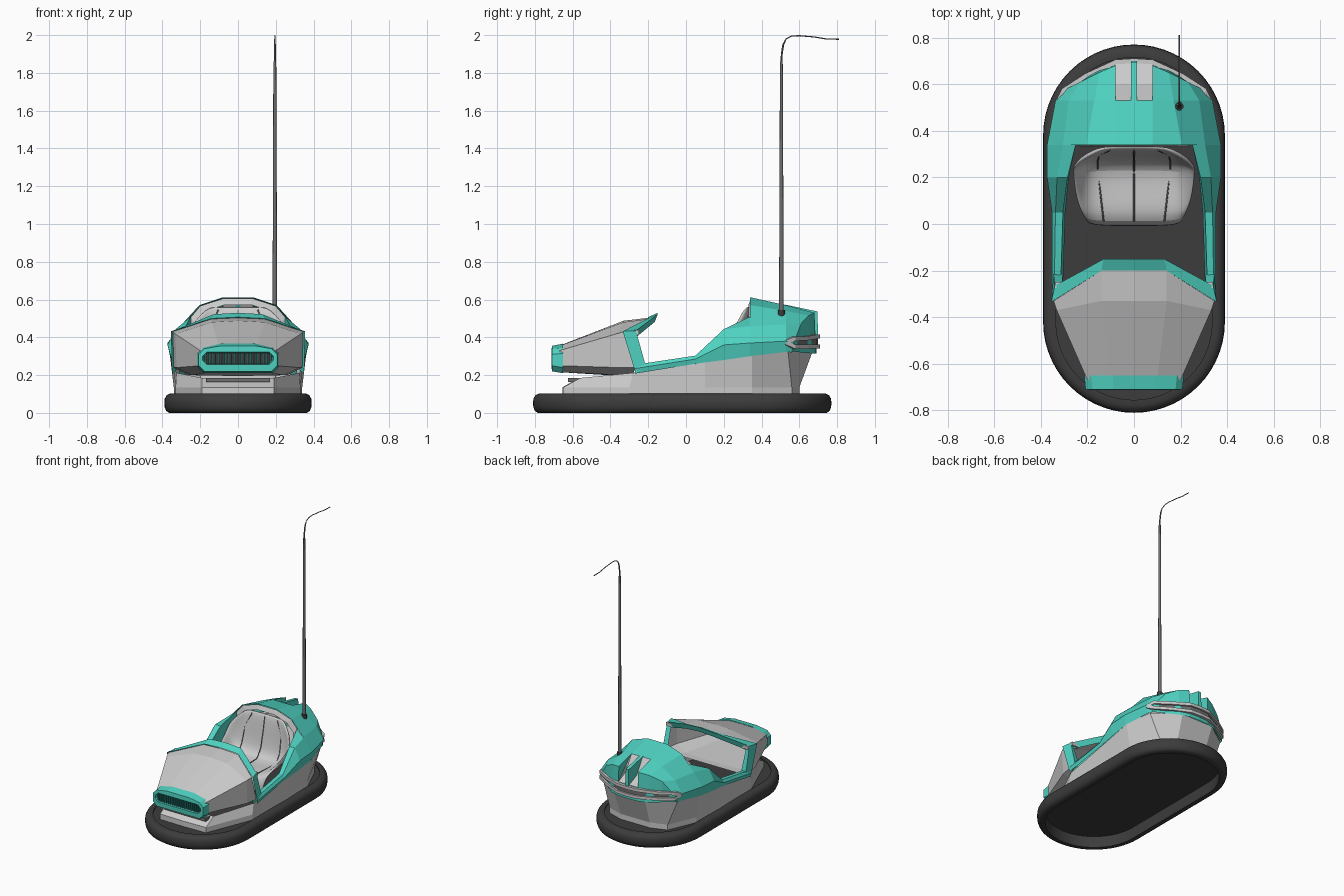
import bpy, bmesh, math

if "Cube" in bpy.data.objects:
    bpy.data.objects.remove(bpy.data.objects["Cube"])


def material(name, col):
    m = bpy.data.materials.new(name)
    m.diffuse_color = (*col, 1)
    m.use_nodes = True
    m.node_tree.nodes["Principled BSDF"].inputs["Base Color"].default_value = m.diffuse_color
    return m


TEAL = material("teal", (0.08, 0.66, 0.55))
DARK = material("dark", (0.045, 0.045, 0.045))
SLAT = material("dark_teal", (0.03, 0.3, 0.26))
POLE = material("pole_grey", (0.16, 0.16, 0.16))


def finish(ob, mat, smooth=None):
    if mat:
        ob.data.materials.append(mat)
    if smooth:
        bpy.ops.object.select_all(action='DESELECT')
        ob.select_set(True)
        bpy.context.view_layer.objects.active = ob
        bpy.ops.object.shade_smooth_by_angle(angle=math.radians(smooth))
    return ob


def loft(name, rows, mat=None, mirror=True, close_u=False, close_v=False,
         skip=(), caps=False, smooth=None):
    """Skin rows of points; mirror the half across x = 0."""
    bm = bmesh.new()
    grid = [[bm.verts.new(p) for p in r] for r in rows]
    nu, nv = len(rows), len(rows[0])
    for i in range(nu if close_u else nu - 1):
        for j in range(nv if close_v else nv - 1):
            if (i, j) not in skip:
                a, b = grid[i], grid[(i + 1) % nu]
                k = (j + 1) % nv
                bm.faces.new((a[j], a[k], b[k], b[j]))
    if caps:
        bm.faces.new(grid[0])
        bm.faces.new(grid[-1])
    bmesh.ops.delete(bm, geom=[v for v in bm.verts if not v.link_faces], context='VERTS')
    if mirror:
        bmesh.ops.mirror(bm, geom=bm.verts[:] + bm.edges[:] + bm.faces[:],
                         axis='X', merge_dist=0.0005)
    bmesh.ops.remove_doubles(bm, verts=bm.verts[:], dist=0.0003)
    bmesh.ops.recalc_face_normals(bm, faces=bm.faces[:])
    me = bpy.data.meshes.new(name)
    bm.to_mesh(me)
    bm.free()
    ob = bpy.data.objects.new(name, me)
    bpy.context.collection.objects.link(ob)
    return finish(ob, mat, smooth)


def box(name, c, s, mat=None):
    x, y, z = (d / 2 for d in s)
    rows = [[(c[0] + a * x, c[1] + b * y, c[2] + k * z)
             for a, b in ((-1, -1), (1, -1), (1, 1), (-1, 1))] for k in (-1, 1)]
    return loft(name, rows, mat, mirror=False, close_v=True, caps=True)


def tube(name, pts, radii, mat, res=4):
    cu = bpy.data.curves.new(name, 'CURVE')
    cu.dimensions = '3D'
    cu.bevel_depth = 1
    cu.bevel_resolution = res
    cu.use_fill_caps = True
    sp = cu.splines.new('POLY')
    sp.points.add(len(pts) - 1)
    for q, p, r in zip(sp.points, pts, radii):
        q.co = (*p, 1)
        q.radius = r
    ob = bpy.data.objects.new(name, cu)
    bpy.context.collection.objects.link(ob)
    bpy.ops.object.select_all(action='DESELECT')
    ob.select_set(True)
    bpy.context.view_layer.objects.active = ob
    bpy.ops.object.convert(target='MESH')
    return finish(bpy.context.object, mat, 40)


def at_y(y, pts):
    return [(x, y, z) for x, z in pts]


# Rubber bumper ring and floor pan
def stadium(r, z, n=28):
    return [(r * math.cos(math.pi * i / n + s), c + r * math.sin(math.pi * i / n + s), z)
            for s, c in ((0, 0.38), (math.pi, -0.42)) for i in range(n + 1)]


ring = [(.335, .0), (.365, 0), (.38, .01), (.388, .03), (.39, .05), (.388, .075),
        (.378, .093), (.36, .102), (.335, .102)]
loft("rubber_bumper", [stadium(r, z) for r, z in ring], DARK, mirror=False,
     close_u=True, close_v=True, smooth=40)
loft("floor_pan", [stadium(.34, .085), stadium(.34, .095)], DARK, mirror=False,
     close_v=True, caps=True)

# Lower body skirt
base = [(0, -.655), (.19, -.65), (.33, -.3), (.34, .1), (.33, .35), (.24, .56), (.12, .6), (0, .6)]
top = [(0, -.57, .185), (.19, -.56, .185), (.325, -.28, .212), (.345, .1, .267),
       (.36, .35, .302), (.312, .54, .325), (.13, .67, .325), (0, .67, .325)]
loft("lower_body", [[(x, y, .095) for x, y in base], [(x, y, .135) for x, y in base], top])
box("front_slot", (0, -.6, .175), (.34, .05, .022), POLE)

# Hood
loft("hood", [
    [(0, -.66, .215), (.15, -.66, .215), (.2, -.67, .25), (.2, -.67, .33), (.1, -.66, .358), (0, -.66, .36)],
    [(0, -.34, .195), (.24, -.34, .2), (.325, -.36, .24), (.332, -.37, .418), (.14, -.33, .48), (0, -.33, .488)],
    [(0, -.28, .2), (.26, -.28, .2), (.34, -.27, .24), (.345, -.33, .43), (.14, -.2, .497), (0, -.2, .503)]])

# Nose trim with recessed grille
def octagon(w, lo, hi, c, y, peak=0):
    return at_y(y, [(0, lo), (w - c, lo), (w, lo + c), (w, hi - c), (w - c, hi), (.09, hi + peak), (0, hi + peak)])


loft("nose_trim", [octagon(.214, .21, .345, .03, -.65, .022), octagon(.208, .22, .34, .03, -.71, .015),
                   octagon(.187, .255, .322, .022, -.712), octagon(.18, .26, .317, .02, -.68)], TEAL)
box("grille_back", (0, -.678, .288), (.37, .006, .066), DARK)
for i in range(21):
    box("grille_slat", (-.17 + i * .017, -.692, .288), (.007, .024, .06), SLAT)

# Windscreen frame around the hood's rear edge
loft("windscreen_frame", [
    [(0, -.2, .507), (.14, -.2, .5), (.355, -.335, .432), (.35, -.265, .205)],
    [(0, -.15, .53), (.13, -.15, .522), (.34, -.265, .435), (.345, -.215, .255)],
    [(0, -.165, .49), (.12, -.165, .482), (.31, -.265, .4), (.305, -.215, .25)]],
    TEAL, close_u=True)
for s in (-1, 1):
    box("frame_corner_pad", (s * .31, -.262, .425), (.06, .025, .025))

# Side rails rising to the rear
loft("side_rails", [
    at_y(-.27, [(.345, .208), (.352, .235), (.342, .255), (.315, .255), (.305, .15)]),
    at_y(.05, [(.345, .26), (.352, .285), (.337, .303), (.305, .303), (.295, .18)]),
    at_y(.2, [(.355, .28), (.373, .36), (.33, .443), (.285, .443), (.28, .2)]),
    at_y(.34, [(.36, .30), (.373, .37), (.305, .46), (.25, .51), (.25, .25)])], TEAL)

# Rear deck, with an open notch at the tail
loft("rear_deck", [
    at_y(.34, [(.36, .30), (.373, .37), (.305, .46), (.205, .57), (.08, .612), (0, .612)]),
    at_y(.53, [(.32, .323), (.337, .38), (.28, .468), (.17, .54), (.08, .57), (0, .57)]),
    [(.31, .56, .32), (.31, .57, .37), (.23, .61, .475), (.15, .65, .515), (.08, .68, .53), (0, .69, .53)],
    [(.31, .56, .32), (.31, .56, .325), (.23, .61, .32), (.15, .665, .315), (.08, .685, .315), (0, .69, .315)]],
    TEAL, skip={(1, 4), (2, 4)})
loft("notch_sides", [[(.08, .53, .57), (.08, .68, .53)], [(.08, .531, .568), (.08, .685, .42)]], TEAL)
loft("notch_glass", [[(0, .53, .57), (.08, .53, .57)], [(0, .6, .46), (.08, .6, .46)],
                     [(0, .69, .42), (.08, .685, .42)]])
loft("tail_panel", [[(0, .69, .42), (.08, .685, .42)], [(0, .69, .315), (.08, .685, .315)]], TEAL)
loft("tail_fin", [[(s, .52, .574), (s, .695, .537), (s, .7, .41), (s, .6, .45)] for s in (-.012, .012)],
     TEAL, mirror=False, close_v=True, caps=True)

# Wraparound tail bumper: two bars joined at the ends over a dark slot
def tail_bar(name, zs, h, d, mat=None):
    path = [(0, .69), (.07, .685), (.2, .625), (.3, .56), (.325, .51)]
    rows = [[(x, y - .02, z - h), (x + d * .5, y + d, z - h),
             (x + d * .5, y + d, z + h), (x, y - .02, z + h)] for (x, y), z in zip(path, zs)]
    rows[0] = [(0, y, z) for x, y, z in rows[0]]
    loft(name, rows, mat, close_v=True)


tail_bar("tail_bumper_upper", (.405, .405, .395, .392, .375), .011, .02)
tail_bar("tail_bumper_lower", (.352, .352, .35, .35, .372), .011, .02)
tail_bar("tail_bumper_slot", (.378, .378, .372, .372, .374), .018, .008, POLE)

# Cockpit arch lining
loft("arch_lining", [
    at_y(.345, [(.255, .3), (.255, .5), (.2, .566), (.08, .605), (0, .605)]),
    at_y(.33, [(.225, .3), (.225, .48), (.17, .54), (.07, .572), (0, .572)])])

# Bucket seat: y, z, half width, rim offset forward and up
rows = []
for y, z, w, dy, dz in [(0, .14, .2, .01, 0), (.0, .25, .21, .02, .01), (.12, .25, .25, -.02, .07),
                        (.25, .25, .262, -.02, .15), (.29, .33, .26, -.05, .1),
                        (.31, .45, .24, -.04, .03), (.33, .565, .16, -.015, -.01)]:
    rows.append([(0, y, z), (w * .5, y, z), (w * .82, y + dy * .25, z + dz * .15), (w, y + dy, z + dz)])
seat = loft("seat", rows, smooth=60)
sol = seat.modifiers.new("thickness", 'SOLIDIFY')
sol.thickness = .022
sol.offset = 0
sub = seat.modifiers.new("smooth", 'SUBSURF')
sub.levels = sub.render_levels = 2

# Seat seams
for k in (-.13, 0, .13):
    pts = [(k, .01, .26), (k * 1.1, .12, .264), (k * 1.2, .225, .268), (k * 1.2, .268, .33),
           (k * 1.15, .297, .45), (k * .8, .315, .545)]
    tube("seat_seam", pts, [.0035] * 6, POLE, 1)

# Power pole with bent whip
tube("power_pole", [(.195, .505, z) for z in (.48, 1.8, 1.8, 1.86)], (.0125, .0115, .008, .007), POLE)
tube("pole_base", [(.195, .505, .5), (.195, .505, .545)], (.018, .018), DARK)
whip = [(.505, 1.85), (.507, 1.9), (.515, 1.95), (.53, 1.98), (.56, 1.995), (.6, 1.997),
        (.68, 1.99), (.74, 1.98), (.81, 1.978)]
tube("pole_whip", [(.195, y, z) for y, z in whip], [.005] * 3 + [.003] * 6, POLE, 2)
